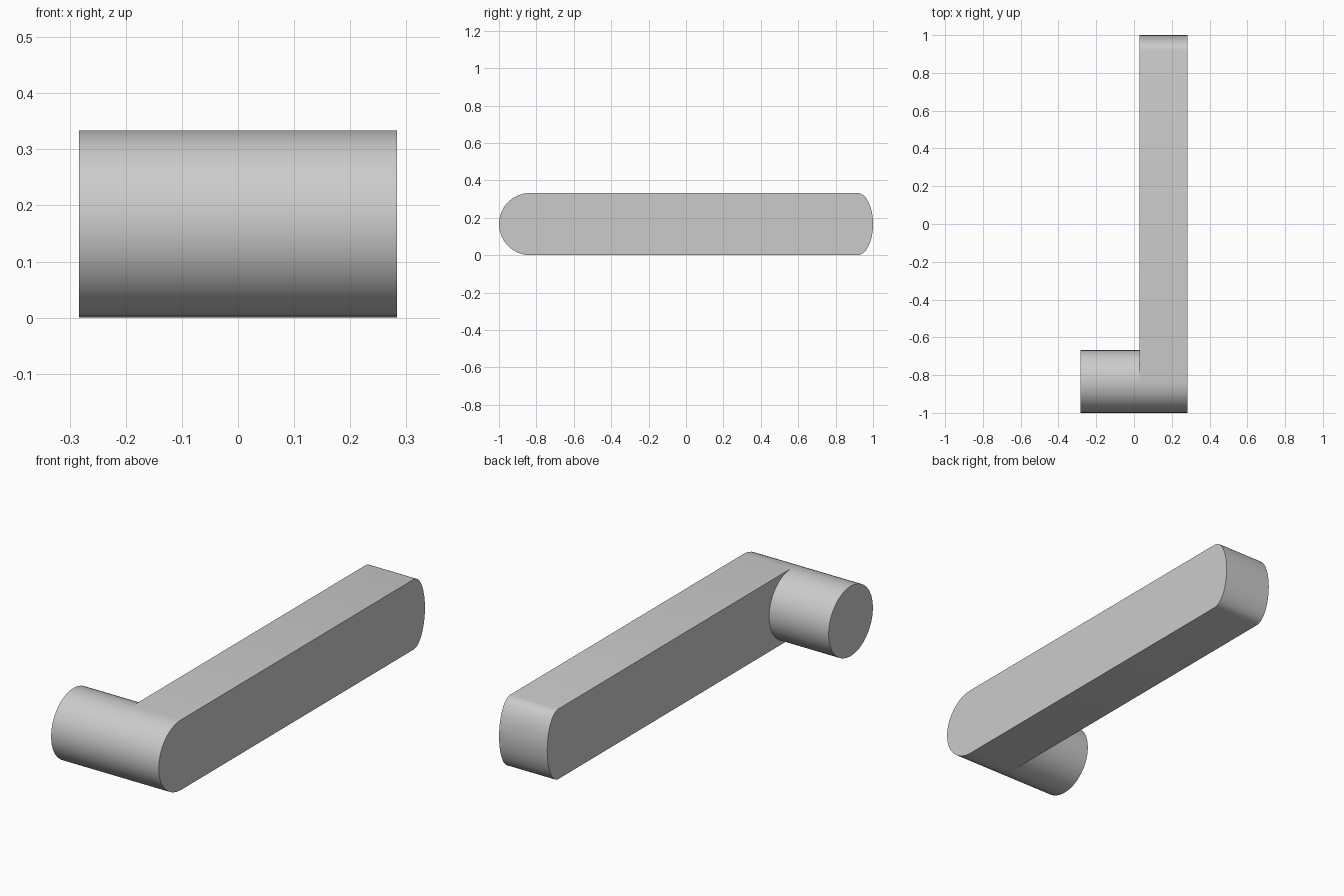
import bpy, bmesh
from math import sin, cos, pi

if "Cube" in bpy.data.objects:
    bpy.data.objects.remove(bpy.data.objects["Cube"])

R = 1 / 6            # half height of the lever, radius of the pivot
PIVOT_Y = -1 + R
TIP_Y, TIP_DEPTH = 0.917, 0.083
X_LEFT, X_ARM, X_RIGHT = -0.283, 0.03, 0.283
STEPS = 16           # segments per half round


def arc(cy, ry, start, steps):
    """Half ellipse in the YZ plane, counter-clockwise from start."""
    return [(cy + ry * cos(start + pi * i / steps), R + R * sin(start + pi * i / steps))
            for i in range(steps + 1)]


def extrude_x(name, profile, x0, x1):
    bm = bmesh.new()
    face = bm.faces.new([bm.verts.new((x0, y, z)) for y, z in profile])
    res = bmesh.ops.extrude_face_region(bm, geom=[face], use_keep_orig=True)
    verts = [g for g in res["geom"] if isinstance(g, bmesh.types.BMVert)]
    bmesh.ops.translate(bm, verts=verts, vec=(x1 - x0, 0, 0))
    bmesh.ops.recalc_face_normals(bm, faces=bm.faces)
    mesh = bpy.data.meshes.new(name)
    bm.to_mesh(mesh)
    bm.free()
    obj = bpy.data.objects.new(name, mesh)
    bpy.context.collection.objects.link(obj)
    bpy.ops.object.select_all(action="DESELECT")
    obj.select_set(True)
    bpy.context.view_layer.objects.active = obj
    bpy.ops.object.shade_smooth_by_angle(angle=pi / 6)
    return obj


# Long grip: shallow elliptical tip, full round at the pivot
tip = arc(TIP_Y, TIP_DEPTH, -pi / 2, STEPS)
heel = arc(PIVOT_Y, R, pi / 2, STEPS)
extrude_x("lever_arm", tip + heel, X_ARM, X_RIGHT)

# Round pivot stub, flush with the inner side of the arm
front_half = arc(PIVOT_Y, R, -pi / 2, STEPS)
extrude_x("pivot_stub", front_half[:-1] + heel[:-1], X_LEFT, X_ARM)
